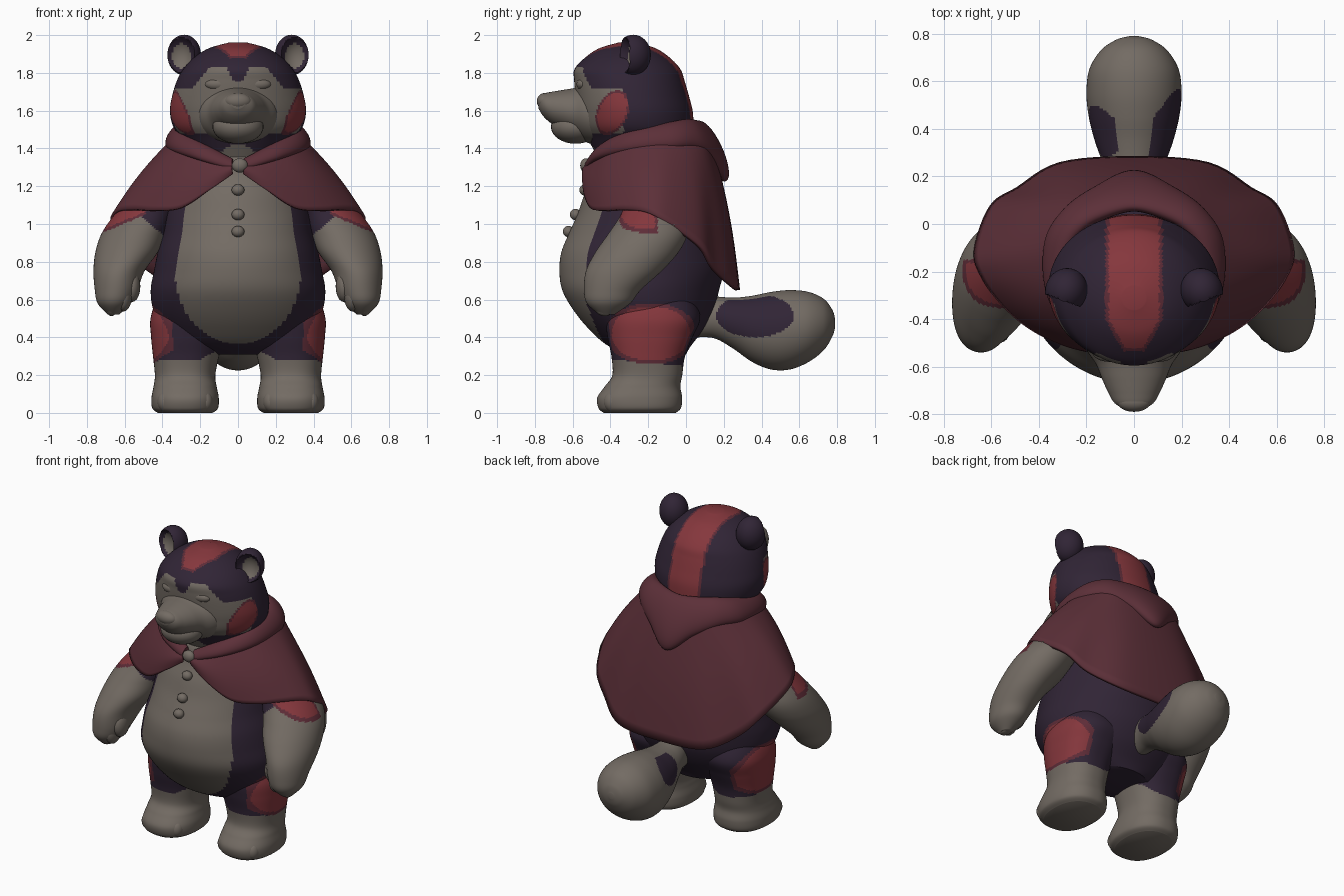
import bpy, bmesh
from math import sin, cos, pi, copysign
from mathutils import Vector, Matrix

cube = bpy.data.objects.get("Cube")
if cube:
    bpy.data.objects.remove(cube, do_unlink=True)

COLOURS = {"beige_fur": (.172, .148, .126), "plum_fur": (.03, .018, .036),
           "red_patch": (.235, .038, .046), "patch_border": (.11, .025, .038),
           "cape_cloth": (.107, .029, .04)}
MATS = []
for label, rgb in COLOURS.items():
    mat = bpy.data.materials.new(label)
    mat.use_nodes = True
    mat.diffuse_color = (*rgb, 1)
    shader = mat.node_tree.nodes["Principled BSDF"]
    shader.inputs["Base Color"].default_value = (*rgb, 1)
    shader.inputs["Roughness"].default_value = .9
    MATS.append(mat)
BEIGE, PLUM, RED, BORDER, CLOTH = range(5)
PARTS = []


def finish(bm, name, rule):
    """Turn a bmesh into a part; rule is a colour or a function of position and normal."""
    bmesh.ops.recalc_face_normals(bm, faces=bm.faces)
    for f in bm.faces:
        f.material_index = (rule(*f.calc_center_median(), f.normal) if callable(rule) else rule)
    mesh = bpy.data.meshes.new(name)
    bm.to_mesh(mesh)
    bm.free()
    for m in MATS:
        mesh.materials.append(m)
    ob = bpy.data.objects.new(name, mesh)
    bpy.context.collection.objects.link(ob)
    PARTS.append(ob)
    return ob


def spline(keys, steps):
    """Smooth curve through tuples of any length."""
    keys = [Vector(k) for k in keys]
    out = []
    for i in range(len(keys) - 1):
        a, b, c, d = (keys[max(0, min(len(keys) - 1, i + j))] for j in (-1, 0, 1, 2))
        for s in range(steps):
            t = s / steps
            out.append(b + (c - a) * (t / 2) + (a * 2 - b * 5 + c * 4 - d) * (t * t / 2)
                       + (b * 3 - a - c * 3 + d) * (t ** 3 / 2))
    return out + [keys[-1]]


def skin(rows, name, rule, closed=True):
    """Bridge rows of points; closed rows become a capped tube."""
    bm = bmesh.new()
    grid = [[bm.verts.new(p) for p in row] for row in rows]
    count = len(grid[0])
    for r, s in zip(grid, grid[1:]):
        for i in range(count if closed else count - 1):
            j = (i + 1) % count
            bm.faces.new((r[i], r[j], s[j], s[i]))
    if closed:
        bm.faces.new(grid[0])
        bm.faces.new(grid[-1])
    return finish(bm, name, rule)


def loft(name, keys, rule, axis="z", side=1, power=2, seg=128, steps=11):
    """Keys: position on axis, two centre coordinates, two radii."""
    rows = []
    for pos, u, v, ru, rv in spline(keys, steps):
        row = []
        for i in range(seg):
            c, s = cos(2 * pi * i / seg), sin(2 * pi * i / seg)
            a = side * u + ru * copysign(abs(c) ** (2 / power), c)
            b = v + rv * copysign(abs(s) ** (2 / power), s)
            row.append((a, b, pos) if axis == "z" else (a, pos, b))
        rows.append(row)
    return skin(rows, name, rule)


def ball(name, centre, radii, rule=BEIGE, seg=32, dent=False, spin=0):
    bm = bmesh.new()
    bmesh.ops.create_uvsphere(bm, u_segments=seg, v_segments=seg // 2, radius=1)
    if dent:  # fold the front of the ball inward to make a cup
        for v in bm.verts:
            if v.co.y < -.5:
                v.co.y = -1 - v.co.y
    bm.transform(Matrix.Translation(centre) @ Matrix.Rotation(spin, 4, "Z")
                 @ Matrix.Diagonal((*radii, 1)))
    return finish(bm, name, rule)


def oval(a, b, ca, cb, ra, rb, power=2):
    return (abs((a - ca) / ra) ** power + abs((b - cb) / rb) ** power) ** (1 / power)


def patch(d, other):
    return RED if d < .88 else BORDER if d < 1 else other


# Colour rules
def leg_hide(x, y, z, n):
    x = abs(x)
    d = max(oval(y, z, -.185, .42, .235, .16, 2.2), 1 - (x - .345) * 5)
    hem = .265 - .1 * (y + .2) + max(0, .2 - x) * .6
    return patch(d, BEIGE if z < hem else PLUM)


def hide(x, y, z, n):
    if y < -.25 and n.y < 0 and z > .34:
        if (oval(x, z, 0, .75, .335, .385) < 1 if z < .75
                else abs(x) < .335 - .18 * (z - .75) and z < 1.3):
            return BEIGE
    if oval(x, z, 0, 1.33, .11, .09) < 1 and y < -.3:
        return BEIGE
    return PLUM if z < .4 else leg_hide(x, y, z, n)


def arm_hide(x, y, z, n):
    x = abs(x)
    edge = .965 + .42 * (.69 - x)
    if y < -.15 and x > .49 and z > edge:
        return RED if z > edge + .016 and y < -.165 else BORDER
    return PLUM if z > .92 + .83 * (x - .37) and x < .56 else BEIGE


def head_hide(x, y, z, n):
    x = abs(x)
    half = .12 - max(0, -.4 - y) * .55
    if z > 1.5 and y > -.535 and x < half and (y > -.2 or z > 1.85):
        return RED if x < half - .014 and y > -.52 else BORDER
    brow = min(1.83, 1.75 + 22 * x * x, max(1.72, 1.83 - (x - .15) * 1.2))
    face = y < -.33 and 1.48 < z < brow
    throat = oval(x, z, 0, 1.33, .11, .09) < 1 and y < -.3
    cheek = -.39 + .25 * (z - 1.59)
    d = max(oval(y, z, cheek, 1.59, .085, .118), 1 - (x - .2) * 5)
    return patch(d, BEIGE if face or throat else PLUM)


def tail_hide(x, y, z, n):
    spot = oval(y, z, .365, .515, .205, .115) if x > 0 else oval(y, z, .39, .54, .11, .09)
    return PLUM if abs(n.x) > .45 and spot < 1 else BEIGE


def ear_hide(x, y, z, n):
    return BEIGE if n.y < 0 and oval(abs(x), z, .3, 1.89, .05, .066) < 1 else PLUM


# Torso
loft("torso", [(.31, 0, -.15, .2, .15), (.36, 0, -.195, .33, .225), (.45, 0, -.21, .405, .31),
               (.55, 0, -.225, .45, .375), (.65, 0, -.24, .462, .415), (.75, 0, -.235, .445, .435),
               (.85, 0, -.23, .425, .43), (.95, 0, -.21, .4, .41), (1.05, 0, -.195, .385, .38),
               (1.15, 0, -.185, .36, .355), (1.25, 0, -.185, .33, .31), (1.35, 0, -.19, .28, .28),
               (1.45, 0, -.2, .2, .2)], hide)

# Head, snout and face
loft("head", [(1.34, 0, -.23, .23, .23), (1.45, 0, -.24, .3, .28), (1.52, 0, -.26, .345, .3),
              (1.6, 0, -.27, .36, .305), (1.68, 0, -.285, .348, .3), (1.76, 0, -.3, .323, .292),
              (1.82, 0, -.31, .29, .28), (1.88, 0, -.31, .235, .225), (1.93, 0, -.31, .155, .15),
              (1.96, 0, -.31, .05, .05)], head_hide)
loft("snout", [(-.4, 0, 1.58, .25, .18), (-.52, 0, 1.585, .205, .155), (-.59, 0, 1.595, .16, .125),
               (-.65, 0, 1.605, .135, .105), (-.71, 0, 1.615, .108, .085),
               (-.755, 0, 1.63, .08, .06), (-.78, 0, 1.64, .035, .03)],
     BEIGE, axis="y", seg=48)
ball("lower_jaw", (0, -.585, 1.515), (.135, .13, .09))
ball("nose", (0, -.748, 1.65), (.07, .042, .043))

# Tail
loft("tail", [(.05, 0, .5, .08, .1), (.15, 0, .505, .1, .11), (.25, 0, .475, .13, .135),
              (.35, 0, .445, .165, .175), (.45, 0, .435, .19, .205), (.55, 0, .44, .2, .21),
              (.65, 0, .455, .188, .185), (.73, 0, .468, .14, .135), (.775, 0, .475, .075, .07),
              (.79, 0, .475, .02, .02)], tail_hide, axis="y")

# Paired parts
for side, word in ((1, "left"), (-1, "right")):
    loft(word + "_leg", [(0, .28, -.245, .145, .19), (.025, .28, -.245, .174, .218),
                         (.08, .28, -.245, .178, .225), (.14, .28, -.23, .167, .2),
                         (.2, .28, -.205, .16, .185), (.3, .275, -.2, .175, .195),
                         (.4, .265, -.19, .195, .225), (.5, .25, -.175, .213, .25),
                         (.6, .23, -.175, .195, .22), (.7, .2, -.17, .13, .16)],
         leg_hide, side=side, power=2.3)
    for i in range(4):
        inset = abs(i - 1.5) * .028
        ball(f"{word}_toe_{i + 1}", (side * (.175 + i * .07), -.43 + inset, .06),
             (.042, .048, .055), seg=20)
    loft(word + "_arm", [(1.25, .35, -.14, .11, .13), (1.15, .41, -.15, .15, .16),
                         (1.05, .49, -.165, .163, .18), (.95, .55, -.2, .172, .21),
                         (.85, .59, -.26, .165, .22), (.75, .63, -.33, .135, .2),
                         (.65, .645, -.39, .113, .15), (.58, .655, -.41, .088, .115),
                         (.52, .66, -.42, .03, .04)], arm_hide, side=side)
    for i, (x, y, z) in enumerate(((.67, -.43, .595), (.605, -.45, .62), (.56, -.43, .67))):
        ball(f"{word}_finger_{i + 1}", (side * x, y, z), (.043, .068, .083), seg=20)
    ball(word + "_ear", (side * .285, -.28, 1.895), (.088, .095, .107), ear_hide, seg=48,
         dent=True, spin=side * .35)
    ball(word + "_eyelid", (side * .1, -.54, 1.74), (.075, .04, .036))

# Cape: top edge and hem, from the front opening round to the back
TOP = [(.03, -.505, 1.31), (.1, -.49, 1.33), (.18, -.455, 1.36), (.26, -.39, 1.4),
       (.315, -.3, 1.43), (.33, -.2, 1.45), (.325, -.1, 1.46), (.29, 0, 1.46), (.22, .08, 1.46),
       (.12, .11, 1.46), (0, .12, 1.46)]
HEM = [(.03, -.53, 1.27), (.15, -.535, 1.18), (.3, -.5, 1.085), (.44, -.43, 1.07),
       (.55, -.335, 1.075), (.635, -.22, 1.065), (.665, -.11, 1.01), (.6, .07, .88),
       (.49, .145, .76), (.31, .25, .665), (0, .275, .65)]


def mirrored(keys):
    return keys + [(-k[0], *k[1:]) for k in reversed(keys[:-1])]


rows = []
top, hem = spline(mirrored(TOP), 6), spline(mirrored(HEM), 6)
for r in range(15):
    t = r / 14
    row = []
    for a, b in zip(top, hem):
        p = a.lerp(b, t)
        out = Vector((p.x, p.y + .2, .1)).normalized()
        row.append(p + out * .02 * sin(pi * t))
    rows.append(row)
cape = skin(rows, "cape", CLOTH, closed=False)
solid = cape.modifiers.new("thickness", "SOLIDIFY")
solid.thickness, solid.offset = .022, 0

# Folded hood: a flattened roll, leaning out to a drooping point at the back
HOOD = [(.03, -.51, 1.315, .028, .032), (.2, -.445, 1.385, .04, .045), (.31, -.3, 1.44, .048, .06),
        (.322, -.1, 1.465, .052, .07), (.25, .02, 1.475, .055, .08), (.13, .095, 1.44, .058, .11),
        (0, .14, 1.385, .06, .16)]
rings = []
for x, y, z, wide, tall in spline(mirrored(HOOD), 10):
    out = Vector((x, y + .2, 0)).normalized()
    ring = []
    for i in range(32):
        c, s = cos(i * pi / 16), sin(i * pi / 16)
        ring.append(Vector((x, y, z + tall * s)) + out * (wide * c - .4 * tall * s))
    rings.append(ring)
skin(rings, "hood", CLOTH)

# Clasp and buttons
ball("clasp", (.01, -.53, 1.31), (.042, .03, .038))
for i, (y, z) in enumerate(((-.535, 1.18), (-.585, 1.05), (-.622, .96))):
    ball(f"button_{i + 1}", (0, y, z), (.034, .03, .03), seg=20)

bpy.ops.object.select_all(action="DESELECT")
for ob in PARTS:
    ob.select_set(True)
bpy.context.view_layer.objects.active = PARTS[0]
bpy.ops.object.shade_smooth_by_angle(angle=.8)
